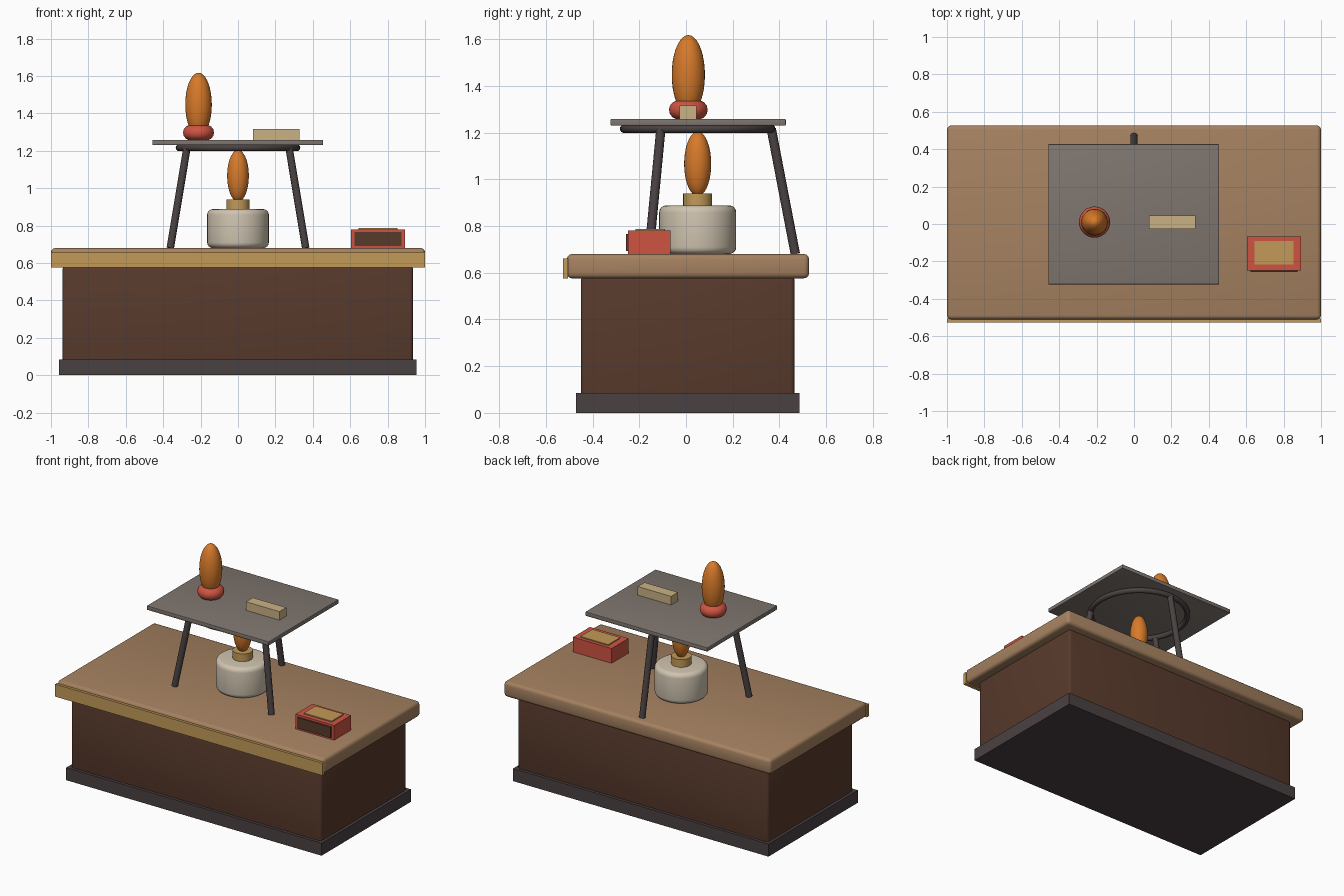
import bpy, math
from mathutils import Vector

if "Cube" in bpy.data.objects:
    bpy.data.objects.remove(bpy.data.objects["Cube"])


def material(name, rgb):
    def lin(c):
        c /= 255
        return c / 12.92 if c <= 0.04045 else ((c + 0.055) / 1.055) ** 2.4
    m = bpy.data.materials.new(name)
    m.diffuse_color = (*[lin(c) for c in rgb], 1)
    m.use_nodes = True
    m.node_tree.nodes["Principled BSDF"].inputs["Base Color"].default_value = m.diffuse_color
    return m


WALNUT = material("walnut", (88, 58, 44))
IRON = material("dark iron", (74, 65, 66))
OAK = material("light oak", (166, 130, 97))
BRASS = material("brass", (194, 154, 88))
CREAM = material("pale wood", (202, 178, 132))
CERAMIC = material("ceramic", (208, 196, 176))
ORANGE = material("flame orange", (215, 122, 42))
RED = material("red", (206, 84, 66))
GREY = material("grey gauze", (127, 118, 111))


def finish(name, mat, bevel=0, segments=3, smooth=True):
    ob = bpy.context.object
    ob.name = name
    ob.data.materials.append(mat)
    if bevel:
        mod = ob.modifiers.new("soft edges", 'BEVEL')
        mod.width, mod.segments = bevel, segments
        mod.limit_method = 'ANGLE'
        bpy.ops.object.modifier_apply(modifier=mod.name)
    if smooth:
        bpy.ops.object.shade_smooth_by_angle(angle=math.radians(35))
    return ob


def box(name, mat, x, y, z, bevel=0):
    lo, hi = Vector((x[0], y[0], z[0])), Vector((x[1], y[1], z[1]))
    bpy.ops.mesh.primitive_cube_add(size=1, location=(lo + hi) / 2)
    bpy.context.object.scale = hi - lo
    bpy.ops.object.transform_apply(location=False, rotation=False, scale=True)
    return finish(name, mat, bevel, smooth=bevel > 0)


def rod(name, mat, a, b, r, verts=32, bevel=0):
    a, b = Vector(a), Vector(b)
    bpy.ops.mesh.primitive_cylinder_add(vertices=verts, radius=r, depth=(b - a).length,
                                        location=(a + b) / 2)
    bpy.context.object.rotation_euler = (b - a).to_track_quat('Z', 'Y').to_euler()
    return finish(name, mat, bevel, 4)


def flame(name, centre, r, half):
    bpy.ops.mesh.primitive_uv_sphere_add(segments=28, ring_count=18, radius=1, location=centre)
    bpy.context.object.scale = (r, r, half)
    bpy.ops.object.transform_apply(location=False, rotation=False, scale=True)
    return finish(name, ORANGE)


def ring(name, mat, centre, major, minor):
    bpy.ops.mesh.primitive_torus_add(location=centre, major_radius=major, minor_radius=minor,
                                     major_segments=40, minor_segments=14)
    return finish(name, mat)


# Bench: plinth, cabinet, rounded top and front edging
box("plinth", IRON, (-0.957, 0.955), (-0.47, 0.485), (0, 0.085))
box("cabinet", WALNUT, (-0.938, 0.936), (-0.45, 0.465), (0.004, 0.585), 0.018)
box("bench_top", OAK, (-1, 1), (-0.51, 0.527), (0.576, 0.68), 0.022)
box("front_edging", BRASS, (-1, 1), (-0.527, -0.505), (0.576, 0.66))

# Tripod: ring, three splayed legs and a gauze plate
CY = 0.05
ring("tripod_ring", IRON, (0, CY, 1.216), 0.315, 0.018)
for i in range(3):
    a = math.radians(90 + 120 * i)
    c, s = math.cos(a), math.sin(a)
    rod(f"tripod_leg_{i + 1}", IRON, (0.275 * c, CY + 0.275 * s + 0.04 * s, 1.216) if i == 0
        else (0.315 * c, CY + 0.315 * s, 1.216),
        (0.418 * c, CY + 0.418 * s, 0.68), 0.02, 16)
box("gauze_plate", GREY, (-0.458, 0.455), (-0.323, 0.427), (1.23, 1.258), 0.004)

# Spirit burner under the tripod
rod("burner_bowl", CERAMIC, (0, CY, 0.68), (0, CY, 0.888), 0.165, 40, 0.03)
rod("burner_collar", BRASS, (0, CY, 0.88), (0, CY, 0.94), 0.062)
flame("burner_flame", (0, CY, 1.066), 0.058, 0.138)

# Flame on a red base and a small block on the plate
ring("red_base", RED, (-0.211, 0.01, 1.297), 0.042, 0.041)
flame("upper_flame", (-0.211, 0.01, 1.447), 0.071, 0.17)
box("small_block", CREAM, (0.08, 0.33), (-0.028, 0.045), (1.257, 1.316))

# Matchbox with dark drawer front and top label
box("matchbox", RED, (0.604, 0.893), (-0.248, -0.067), (0.68, 0.78))
box("matchbox_drawer", WALNUT, (0.624, 0.873), (-0.256, -0.247), (0.692, 0.766))
box("matchbox_label", BRASS, (0.645, 0.853), (-0.217, -0.09), (0.779, 0.787))
